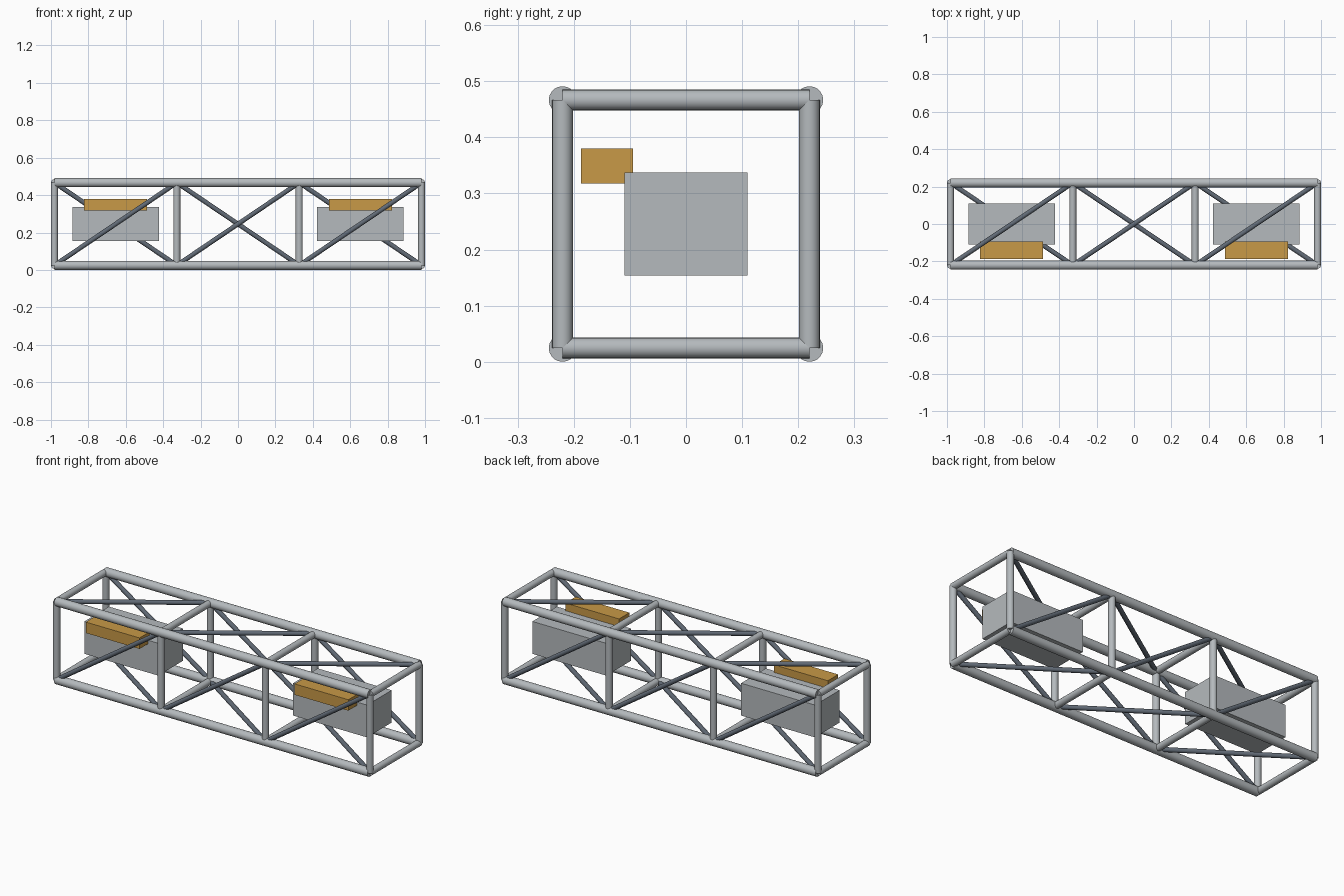
import bpy
import math
from mathutils import Vector

if "Cube" in bpy.data.objects:
    bpy.data.objects.remove(bpy.data.objects["Cube"], do_unlink=True)


def material(name, rgb):
    m = bpy.data.materials.new(name)
    m.use_nodes = True
    color = (*rgb, 1)
    m.diffuse_color = color
    m.node_tree.nodes["Principled BSDF"].inputs["Base Color"].default_value = color
    return m


LIGHT = material("light_grey_metal", (0.46, 0.49, 0.51))
DARK = material("dark_slate_metal", (0.12, 0.145, 0.18))
GOLD = material("ochre", (0.58, 0.32, 0.063))


def tube(name, start, end, radius, mat):
    """Round bar between two points."""
    a, b = Vector(start), Vector(end)
    axis = b - a
    bpy.ops.mesh.primitive_cylinder_add(
        vertices=20, radius=radius, depth=axis.length, location=(a + b) / 2,
        rotation=axis.to_track_quat("Z", "Y").to_euler())
    ob = bpy.context.object
    ob.name = name
    ob.data.materials.append(mat)
    bpy.ops.object.shade_smooth_by_angle(angle=math.radians(40))


def box(name, center, size, mat):
    bpy.ops.mesh.primitive_cube_add(size=1, location=center)
    ob = bpy.context.object
    ob.name = name
    ob.scale = size
    bpy.ops.object.transform_apply(location=False, rotation=False, scale=True)
    ob.data.materials.append(mat)


END = 0.9815
SIDE = 0.22
LOW, HIGH = 0.0245, 0.4665
CHORD_R, FRAME_R, BRACE_R = 0.0245, 0.0185, 0.0125
stations = [END * (2 * i / 3 - 1) for i in range(4)]

# Long corner chords
for y in (-SIDE, SIDE):
    for z in (LOW, HIGH):
        tube("chord", (-END, y, z), (END, y, z), CHORD_R, LIGHT)

# Square cross frames
for x in stations:
    for y in (-SIDE, SIDE):
        tube("frame_post", (x, y, LOW), (x, y, HIGH), FRAME_R, LIGHT)
    for z in (LOW, HIGH):
        tube("frame_rail", (x, -SIDE, z), (x, SIDE, z), FRAME_R, LIGHT)

# Diagonal braces, leaning opposite ways on opposite faces
for x0, x1 in zip(stations, stations[1:]):
    tube("front_brace", (x0, -SIDE, LOW), (x1, -SIDE, HIGH), BRACE_R, DARK)
    tube("back_brace", (x0, SIDE, HIGH), (x1, SIDE, LOW), BRACE_R, DARK)
    tube("top_brace", (x0, -SIDE, HIGH), (x1, SIDE, HIGH), BRACE_R, DARK)
    tube("bottom_brace", (x0, SIDE, LOW), (x1, -SIDE, LOW), BRACE_R, DARK)

# Equipment boxes in the two end bays
for side, x in (("right", -0.654), ("left", 0.654)):
    box(side + "_equipment_box", (x, 0, 0.2455), (0.463, 0.22, 0.183), LIGHT)
    box(side + "_ochre_unit", (x, -0.141, 0.349), (0.337, 0.093, 0.062), GOLD)
